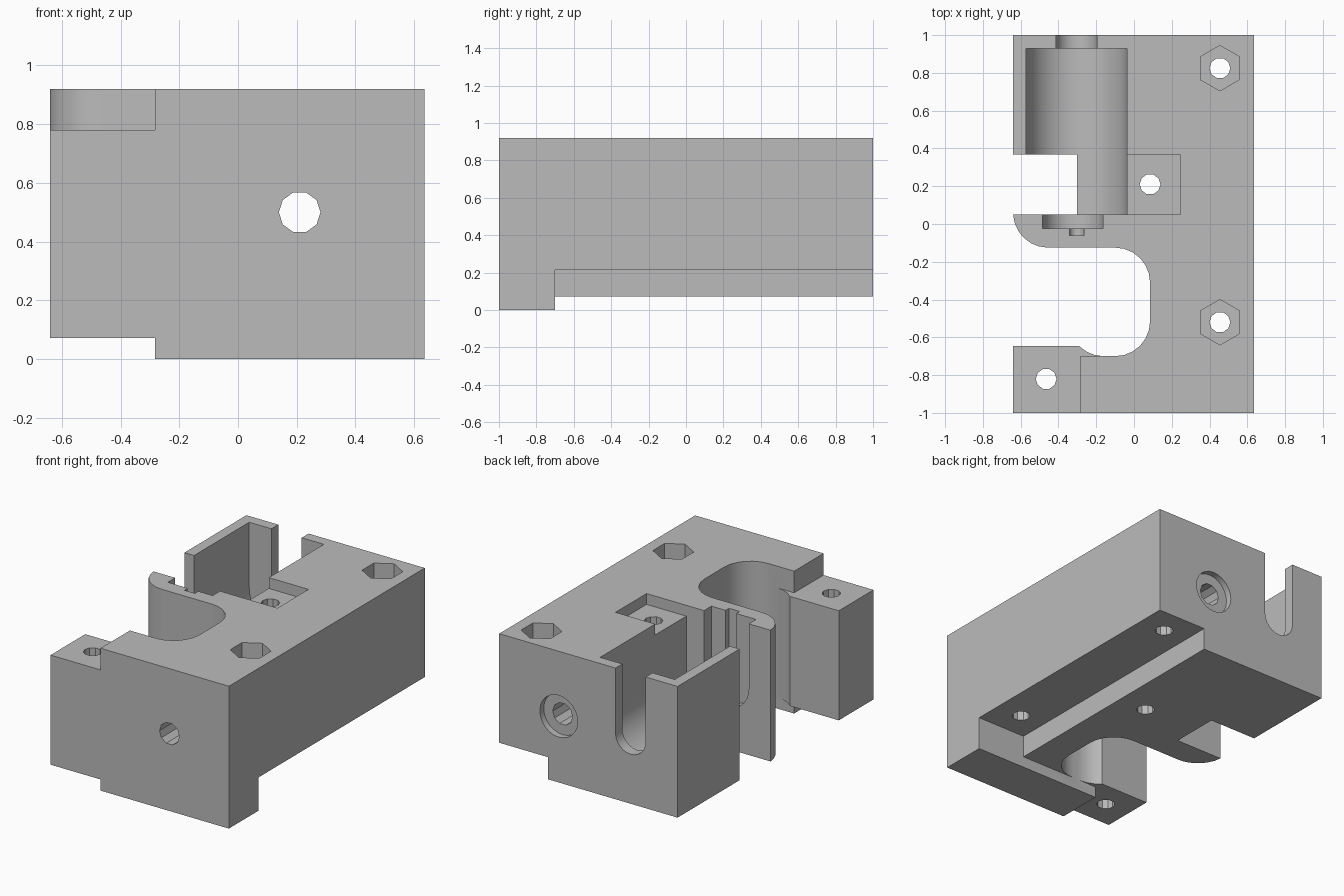
import bpy, bmesh
from math import cos, sin, radians

cube = bpy.data.objects.get("Cube")
if cube:
    bpy.data.objects.remove(cube, do_unlink=True)

TOP, BASE = 0.92, 0.072      # block top and underside
AXIS_X, AXIS_Z = -0.304, 0.5  # centre line of the trough
FAR = 1.3
cutters = []


def arc(cx, cy, r, start, end, steps):
    angles = [radians(start + (end - start) * i / steps) for i in range(steps + 1)]
    return [(cx + r * cos(a), cy + r * sin(a)) for a in angles]


def prism(name, profile, low, high, axis="z"):
    """Extrude a 2D outline along z (outline in x, y) or y (outline in x, z)."""
    bm = bmesh.new()
    place = (lambda u, v: (u, v, low)) if axis == "z" else (lambda u, v: (u, low, v))
    face = bm.faces.new([bm.verts.new(place(u, v)) for u, v in profile])
    new = bmesh.ops.extrude_face_region(bm, geom=[face])["geom"]
    step = (0, 0, high - low) if axis == "z" else (0, high - low, 0)
    bmesh.ops.translate(bm, vec=step, verts=[g for g in new if isinstance(g, bmesh.types.BMVert)])
    bmesh.ops.recalc_face_normals(bm, faces=bm.faces)
    mesh = bpy.data.meshes.new(name)
    bm.to_mesh(mesh)
    bm.free()
    obj = bpy.data.objects.new(name, mesh)
    bpy.context.collection.objects.link(obj)
    return obj


def cut(name, profile, low, high, axis="z"):
    obj = prism(name, profile, low, high, axis)
    obj.hide_render = True
    cutters.append(obj)


def rect(x0, x1, y0, y1):
    return [(x0, y0), (x1, y0), (x1, y1), (x0, y1)]


def ring(cx, cy, r, sides, start=0):
    return arc(cx, cy, r, start, start + 360, sides)[:-1]


def u_slot(name, cx, r, y0, y1, steps):
    """Round-bottomed slot along y, open at the top."""
    outline = arc(cx, AXIS_Z, r, 180, 360, steps)
    cut(name, outline + [(cx + r, FAR), (cx - r, FAR)], y0, y1, "y")


# Main block
block = prism("housing_block", rect(-0.64, 0.635, -1, 1), 0, TOP)

# Underside: a foot stays at the front, a step runs along the left side
cut("underside_cut", rect(-FAR, FAR, -0.7, FAR), -0.5, BASE)
cut("foot_side_cut", rect(-FAR, -0.283, -FAR, -0.6), -0.5, BASE)
cut("side_step_cut", rect(0.285, FAR, -0.7, FAR), -0.5, 0.215)

# Rounded opening through the right side
R = 0.185
opening = (arc(-0.16, -0.515, R, 225, 270, 3) + arc(-0.1, -0.515, R, -90, 0, 6)
           + arc(-0.1, -0.31, R, 0, 90, 6) + arc(-0.455, 0.06, R, -90, -177, 6)
           + [(-FAR, 0.06), (-FAR, -0.646)])
cut("rounded_opening", opening, -0.5, FAR)

# Lower shelf in the front corner
cut("shelf_cut", rect(-FAR, -0.283, -FAR, -0.5), 0.78, FAR)
cut("shelf_edge_cut", rect(-0.35, -0.11, -0.7, -0.5), 0.78, FAR)

# Trough with its end slots and side window
u_slot("trough", AXIS_X, 0.267, 0.05, 0.93, 20)
u_slot("back_slot", AXIS_X, 0.108, 0.8, FAR, 12)
u_slot("bearing_seat", -0.324, 0.16, -0.025, 0.15, 14)
u_slot("shaft_slot", AXIS_X, 0.038, -0.06, 0.1, 8)
cut("side_window", rect(-FAR, -0.303, 0.05, 0.367), -0.5, FAR)

# Square pocket beside the trough
cut("square_pocket", rect(-0.15, 0.247, 0.05, 0.367), 0.85, FAR)

# Vertical screw holes and nut pockets
for x, y in [(0.455, 0.825), (0.455, -0.52), (0.085, 0.21), (-0.465, -0.82)]:
    cut("screw_hole", ring(x, y, 0.055, 10), -0.5, FAR)
for y in (0.825, -0.52):
    cut("nut_pocket", ring(0.455, y, 0.12, 6, 90), 0.57, FAR)

# Long hole from front to back with a shallow counterbore
cut("long_hole", ring(0.21, AXIS_Z, 0.071, 10), -FAR, FAR, "y")
cut("counterbore", ring(0.21, AXIS_Z, 0.135, 24), 0.96, FAR, "y")

# Apply every cut
for cutter in cutters:
    mod = block.modifiers.new(cutter.name, "BOOLEAN")
    mod.operation = "DIFFERENCE"
    mod.solver = "EXACT"
    mod.object = cutter
bpy.context.view_layer.update()
graph = bpy.context.evaluated_depsgraph_get()
result = bpy.data.meshes.new_from_object(block.evaluated_get(graph))
block.modifiers.clear()
block.data = result
for cutter in cutters:
    bpy.data.objects.remove(cutter, do_unlink=True)

# Grey plastic
grey = bpy.data.materials.new("grey_plastic")
grey.use_nodes = True
colour = (0.5, 0.5, 0.5, 1)
grey.diffuse_color = colour
grey.node_tree.nodes["Principled BSDF"].inputs["Base Color"].default_value = colour
block.data.materials.clear()
block.data.materials.append(grey)

# Smooth curved walls, crisp edges
bpy.ops.object.select_all(action="DESELECT")
block.select_set(True)
bpy.context.view_layer.objects.active = block
bpy.ops.object.shade_smooth_by_angle(angle=radians(30))
weighted = block.modifiers.new("even_shading", "WEIGHTED_NORMAL")
weighted.keep_sharp = True
